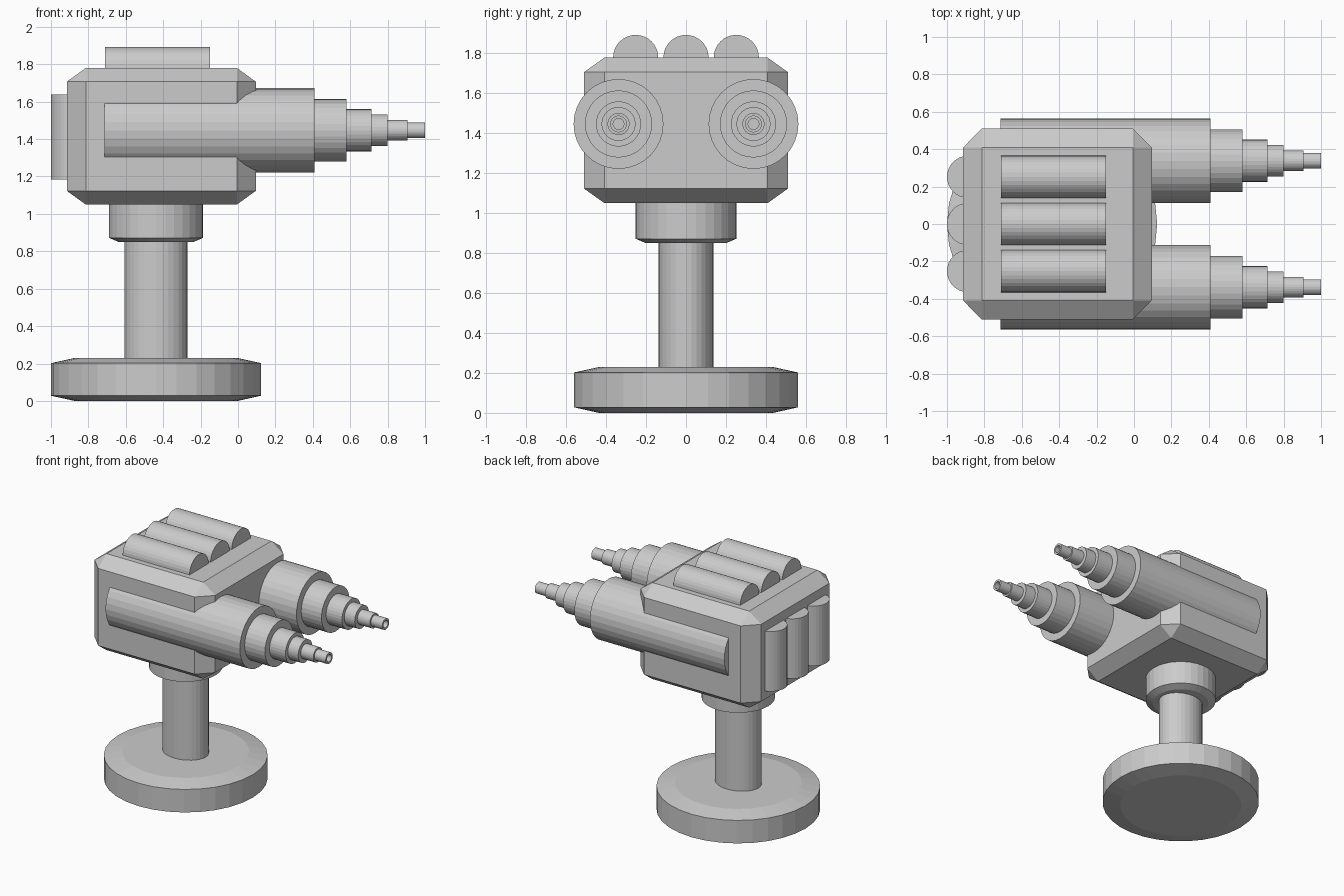
import bpy, bmesh
from math import pi, cos, sin
from mathutils import Matrix, Vector

if "Cube" in bpy.data.objects:
    bpy.data.objects.remove(bpy.data.objects["Cube"])

SIDES = 32
ALONG_X = Matrix.Rotation(pi / 2, 4, 'Y')


def add_object(name, bm, loc):
    bmesh.ops.recalc_face_normals(bm, faces=bm.faces)
    mesh = bpy.data.meshes.new(name)
    bm.to_mesh(mesh)
    bm.free()
    ob = bpy.data.objects.new(name, mesh)
    ob.location = loc
    bpy.context.collection.objects.link(ob)
    return ob


def lathe(name, profile, loc, rot=Matrix(), squash_y=1.0):
    """Capped turned solid from (radius, height) points, turned about local z."""
    bm = bmesh.new()
    rings = []
    for r, h in profile:
        rings.append([bm.verts.new(rot @ Vector((r * cos(2 * pi * i / SIDES),
                                                 r * sin(2 * pi * i / SIDES) * squash_y, h)))
                      for i in range(SIDES)])
    for a, b in zip(rings, rings[1:]):
        for i in range(SIDES):
            j = (i + 1) % SIDES
            bm.faces.new((a[i], a[j], b[j], b[i]))
    bm.faces.new(rings[0])
    bm.faces.new(rings[-1])
    return add_object(name, bm, loc)


# Pedestal: bevelled foot, oval post, collar
PX = -0.438
lathe("base_disc", [(0.435, 0), (0.562, 0.028), (0.562, 0.202), (0.435, 0.23)], (PX, 0, 0))
lathe("post", [(0.168, 0.2), (0.168, 0.9)], (PX, 0, 0), squash_y=0.82)
lathe("collar", [(0.2, 0.85), (0.252, 0.872), (0.252, 1.07)], (PX, 0, 0))

# Turret body: evenly bevelled cube, then stretched
bm = bmesh.new()
bmesh.ops.create_cube(bm, size=2)
bmesh.ops.bevel(bm, geom=bm.edges[:], offset=0.2, segments=1, affect='EDGES', profile=0.5)
bmesh.ops.scale(bm, vec=(0.505, 0.51, 0.365), verts=bm.verts)
add_object("turret_body", bm, (-0.41, 0, 1.415))

# Twin stepped barrels with a hollow muzzle
steps = [(0.225, 0.41), (0.168, 0.58), (0.113, 0.713), (0.085, 0.80), (0.055, 0.905), (0.042, 1.0)]
profile, start = [], -0.715
for radius, end in steps:
    profile += [(radius, start), (radius, end)]
    start = end
profile += [(0.027, 1.0), (0.027, 0.92)]
for side, y in (("left", 0.338), ("right", -0.338)):
    lathe("barrel_" + side, profile, (0, y, 1.447), ALONG_X)

# Rows of three half-sunk canisters on the roof and the back
for i, y in enumerate((-0.252, 0, 0.252)):
    lathe(f"roof_canister_{i + 1}", [(0.113, -0.71), (0.113, -0.15)], (0, y, 1.78), ALONG_X)
    lathe(f"back_canister_{i + 1}", [(0.113, 1.185), (0.113, 1.638)], (-0.887, y, 0))
